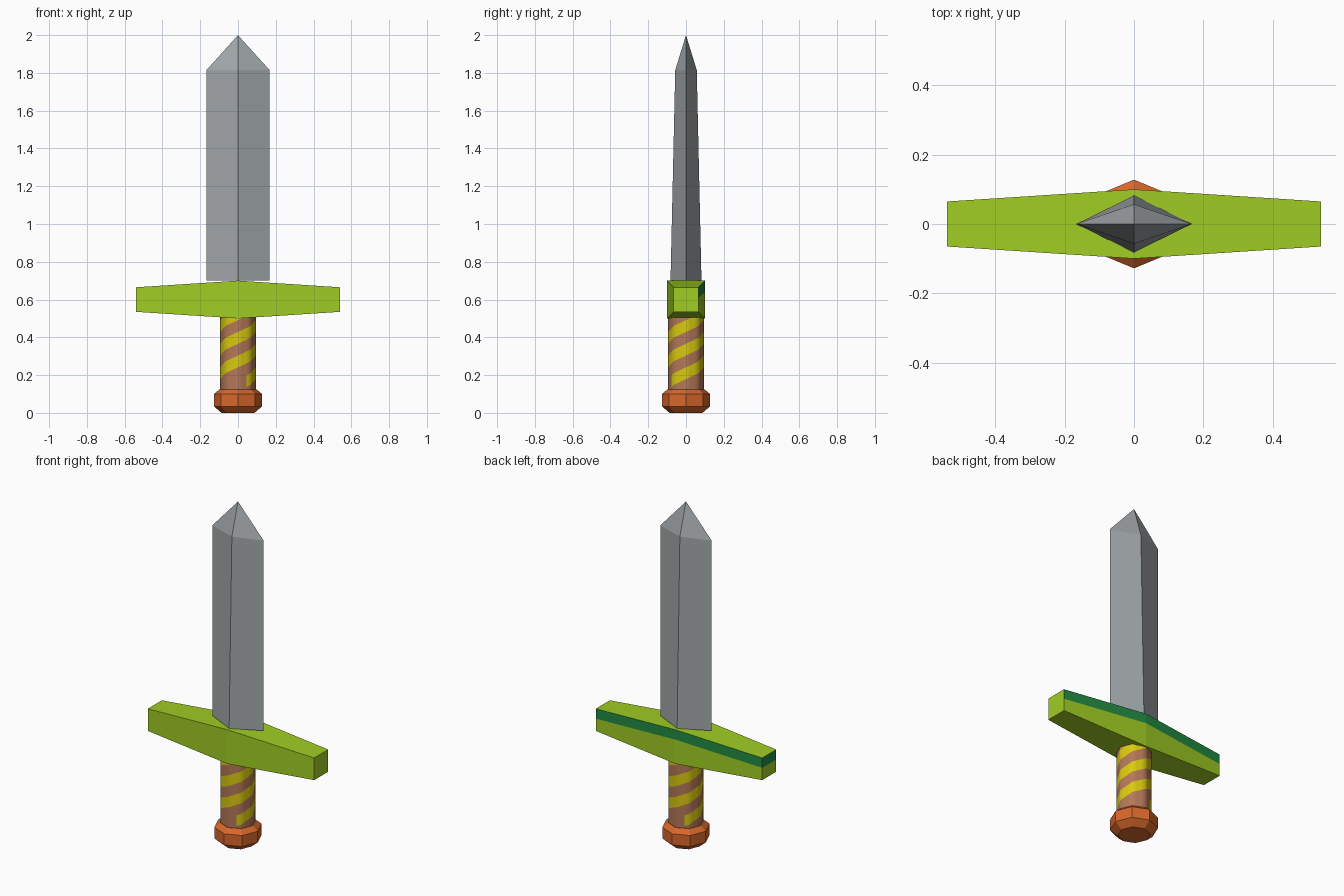
import bpy, bmesh, math

if "Cube" in bpy.data.objects:
    bpy.data.objects.remove(bpy.data.objects["Cube"])


def material(name, r, g, b):
    lin = [((c / 255 + 0.055) / 1.055) ** 2.4 for c in (r, g, b)]
    m = bpy.data.materials.new(name)
    m.diffuse_color = (*lin, 1)
    m.use_nodes = True
    m.node_tree.nodes["Principled BSDF"].inputs["Base Color"].default_value = m.diffuse_color
    return m


STEEL = material("steel grey", 160, 166, 168)
LIME = material("lime green", 160, 205, 35)
GREEN = material("dark green", 34, 140, 68)
BROWN = material("grip brown", 180, 120, 88)
YELLOW = material("wrap yellow", 217, 202, 15)
ORANGE = material("pommel orange", 215, 103, 43)


def finish(name, bm, mats, smooth=False):
    bmesh.ops.remove_doubles(bm, verts=bm.verts, dist=1e-5)
    bmesh.ops.recalc_face_normals(bm, faces=bm.faces)
    for f in bm.faces:
        f.smooth = smooth
    me = bpy.data.meshes.new(name)
    bm.to_mesh(me)
    bm.free()
    for m in mats:
        me.materials.append(m)
    ob = bpy.data.objects.new(name, me)
    bpy.context.collection.objects.link(ob)
    return ob


def loft(bm, rings):
    """Bridge closed rings of points, capping both ends."""
    loops = [[bm.verts.new(p) for p in r] for r in rings]
    n = len(rings[0])
    for a, b in zip(loops, loops[1:]):
        for i in range(n):
            j = (i + 1) % n
            bm.faces.new((a[i], a[j], b[j], b[i]))
    bm.faces.new(loops[0][::-1])
    bm.faces.new(loops[-1])
    return loops


def polygon(rx, ry, z, n):
    return [(rx * math.cos(2 * math.pi * i / n), ry * math.sin(2 * math.pi * i / n), z)
            for i in range(n)]


# Blade: diamond section narrowing to a point
bm = bmesh.new()
loft(bm, [polygon(0.167, 0.082, 0.70, 4), polygon(0.167, 0.057, 1.815, 4),
          polygon(1e-6, 1e-6, 2.0, 4)])
bmesh.ops.dissolve_degenerate(bm, dist=1e-4, edges=bm.edges)
finish("blade", bm, [STEEL])

# Pommel: eight-sided with bevelled rims
bm = bmesh.new()
loft(bm, [polygon(r, r, z, 8) for r, z in
          ((0.087, 0), (0.128, 0.035), (0.128, 0.10), (0.097, 0.125))])
finish("pommel", bm, [ORANGE])

# Guard: tapered bar, dark green band along the upper back edge
BAND = 0.058
bm = bmesh.new()
rings = []
for x, h in ((-0.54, 0.065), (0, 0.10), (0.54, 0.065)):
    rings.append([(x, y, 0.6 + z) for y, z in
                  ((-h, -h), (h, -h), (h, h - BAND), (h, h), (-h, h), (-h, h - BAND))])
loops = loft(bm, rings)
left = loops[0]
end = next(f for f in bm.faces if all(v in left for v in f.verts))
bmesh.utils.face_split(end, left[2], left[5])
bm.normal_update()
for f in bm.faces:
    c = f.calc_center_median()
    back = c.y > 0.05 and min(v.co.y for v in f.verts) > 0.05
    left_end = c.x < -0.53
    if (back or left_end) and c.z > 0.61:
        f.material_index = 1
finish("guard", bm, [LIME, GREEN])

# Grip: eight-sided, with two yellow helical wraps cut into the surface
R, Z0, Z1, PITCH, SUB = 0.094, 0.11, 0.52, 0.125, 3
corners = polygon(R, R, 0, 8)
path = []
for i in range(8):
    a, b = corners[i], corners[(i + 1) % 8]
    path += [(a[0] + (b[0] - a[0]) * k / SUB, a[1] + (b[1] - a[1]) * k / SUB)
             for k in range(SUB)]
n = len(path)
bm = bmesh.new()
for i in range(n):
    p, q = path[i], path[(i + 1) % n]
    for k in range(-8, 8):
        base = 0.335 - PITCH / 4 + k * PITCH / 2

        def height(step, row):
            z = base + row * PITCH / 2 + 2 * PITCH * step / n
            return min(max(z, Z0), Z1)

        pts = [(*p, height(i, 0)), (*q, height(i + 1, 0)),
               (*q, height(i + 1, 1)), (*p, height(i, 1))]
        pts = [c for s, c in enumerate(pts) if (c[2] - pts[s - 1][2]) ** 2
               + (c[0] - pts[s - 1][0]) ** 2 + (c[1] - pts[s - 1][1]) ** 2 > 1e-10]
        if len(pts) < 3:
            continue
        f = bm.faces.new([bm.verts.new(c) for c in pts])
        mid = sum(c[2] for c in pts) / len(pts)
        f.material_index = 1 if k % 2 == 0 and mid > 0.165 else 0
finish("grip", bm, [BROWN, YELLOW], smooth=True)
